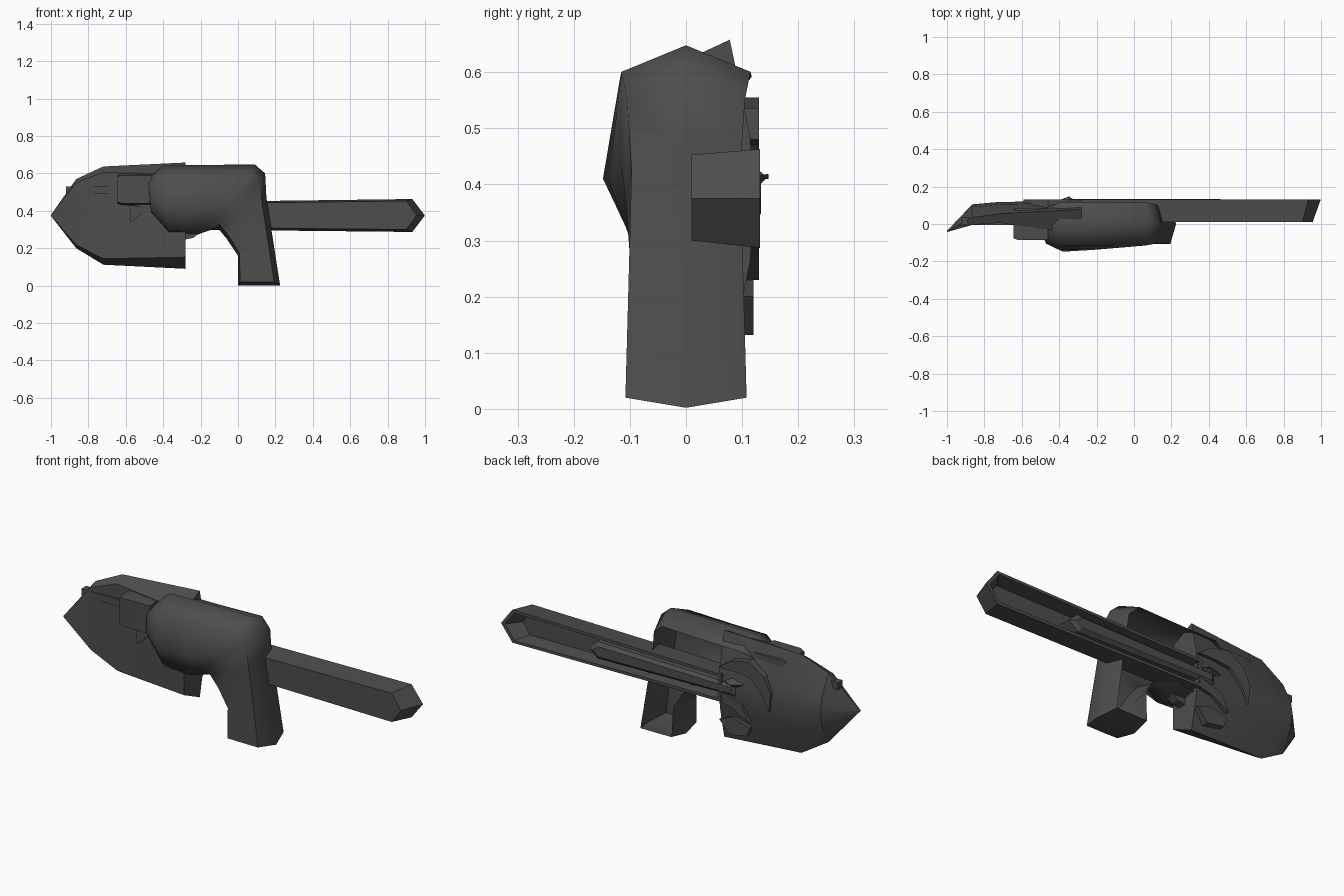
import bpy, bmesh, math

if "Cube" in bpy.data.objects:
    bpy.data.objects.remove(bpy.data.objects["Cube"])

grey = bpy.data.materials.new("dark grey")
grey.diffuse_color = (0.075, 0.075, 0.075, 1)
grey.use_nodes = True
grey.node_tree.nodes["Principled BSDF"].inputs["Base Color"].default_value = grey.diffuse_color


def loft(name, rings, smooth=0, keel=False, open_strips=()):
    """Skin equal-length closed rings and cap both ends; open_strips are removed afterwards."""
    bm = bmesh.new()
    vs = [[bm.verts.new(p) for p in r] for r in rings]
    n = len(rings[0])
    removed = []
    for a, b in zip(vs, vs[1:]):
        for i in range(n):
            j = (i + 1) % n
            f = bm.faces.new((a[i], a[j], b[j], b[i]))
            if i in open_strips:
                removed.append(f)
    bm.faces.new(vs[0])
    if keel:  # last cap folded along its middle line
        h = n // 2
        bm.faces.new(vs[-1][:h + 1])
        bm.faces.new(vs[-1][h:] + vs[-1][:1])
    else:
        bm.faces.new(vs[-1])
    bmesh.ops.recalc_face_normals(bm, faces=bm.faces)
    bmesh.ops.delete(bm, geom=removed, context='FACES')
    me = bpy.data.meshes.new(name)
    bm.to_mesh(me)
    bm.free()
    me.materials.append(grey)
    ob = bpy.data.objects.new(name, me)
    bpy.context.collection.objects.link(ob)
    if smooth:
        bpy.context.view_layer.objects.active = ob
        ob.select_set(True)
        bpy.ops.object.shade_smooth_by_angle(angle=math.radians(smooth))
        ob.select_set(False)
    return ob


def at_y(outline, y):
    return [(x, y, z) for x, z in outline]


def prism(name, outline, y0, y1):
    return loft(name, [at_y(outline, y0), at_y(outline, y1)])


# housing and grip: eight-sided sections following the elbow bend, open at the back
# top ridge x, z, bottom ridge x, z, widths at shoulder, middle, foot
stations = [
    (-.48, .58, -.465, .39, .085, .105, .075),
    (-.40, .642, -.37, .28, .117, .148, .095),
    (-.20, .645, -.22, .272, .117, .138, .095),
    (.09, .648, -.11, .31, .115, .115, .095),
    (.145, .60, -.06, .25, .105, .108, .095),
    (.152, .47, 0, .16, .097, .10, .097),
    (.225, .02, 0, .02, .108, .108, .106),
]
rings = []
for tx, tz, bx, bz, w1, w2, w3 in stations:
    def pt(t, y):
        return (tx + (bx - tx) * t, y, tz + (bz - tz) * t)
    rings.append([pt(0, 0), pt(.14, w1), pt(.64, w2), pt(.95, w3), pt(1, 0),
                  pt(.95, -w3), pt(.64, -w2), pt(.14, -w1)])
# shallow keel under the grip
rings[-1] = [(x, y, .02 if abs(y) > .01 else .002) for x, y, z in rings[-1]]
loft("housing_and_grip", rings, 65, keel=True, open_strips=(1, 2))


# nose collar ahead of the housing
def collar(x, s):
    c = [(0, .085), (.085, .075), (.085, -.075), (0, -.085), (-.085, -.075), (-.085, .075)]
    return [(x, y * s, .515 + z * s) for y, z in c]


loft("nose_collar", [collar(-.645, .9), collar(-.62, 1), collar(-.46, 1)], 30)

# barrel rod and small fins
prism("barrel_rod", [(-.92, .493), (-.6, .493), (-.6, .53), (-.92, .53)], -.006, .035)
prism("front_fin", [(-.58, .43), (-.575, .335), (-.48, .42)], -.03, .02)
prism("trigger", [(-.29, .245), (-.24, .255), (-.2, .285), (-.25, .3), (-.29, .28)], -.015, .03)

# curved shield: x, low rim z, high rim z, front y, rim y, back y, bevel height
shield = []
for x, lo, hi, fy, ry, by, bev in [
        (-1, .372, .378, -.043, -.040, -.037, .001),
        (-.865, .20, .57, -.005, .035, .105, .018),
        (-.72, .112, .637, .006, .055, .118, .032),
        (-.28, .09, .658, -.055, .078, .123, .062)]:
    m, q = (lo + hi) / 2, (hi - lo) * .2
    by2 = by - (by - ry) * .2
    shield.append([(x, fy, hi - bev), (x, ry, hi), (x, by2, m + q), (x, by, m),
                   (x, by2, m - q), (x, ry, lo), (x, fy, lo + bev)])
loft("shield", shield, 25)

# long blade with a channel sunk into its back
front = [(-.3, .312), (.9, .30), (.955, .375), (.9, .453), (-.3, .437)]
back = [(-.3, .30), (.932, .287), (.999, .375), (.932, .463), (-.3, .447)]
rim = [(-.285, .315), (.92, .302), (.975, .375), (.92, .448), (-.285, .432)]
floor = [(-.285, .322), (.88, .315), (.92, .375), (.88, .437), (-.285, .427)]
loft("blade", [at_y(front, .01), at_y(back, .132), at_y(rim, .132), at_y(floor, .06)])

# inner rail lying in the channel
rail = [(-.38, .345), (.44, .33), (.49, .375), (.44, .42), (-.38, .405)]
rail_top = [(-.36, .36), (.42, .348), (.46, .375), (.42, .402), (-.36, .392)]
loft("inner_rail", [at_y(rail, .05), at_y(rail, .118), at_y(rail_top, .134)])

# raised claw-shaped ornaments on the shield back
prism("upper_claw", [(-.28, .48), (-.36, .535), (-.46, .555), (-.55, .50), (-.59, .42),
                     (-.58, .32), (-.53, .41), (-.47, .47), (-.38, .48)], .07, .13)
prism("middle_claw", [(-.28, .30), (-.36, .285), (-.46, .23), (-.42, .31), (-.28, .36)], .07, .13)
prism("lower_leaf", [(-.28, .20), (-.36, .23), (-.46, .20), (-.44, .15), (-.34, .132)], .06, .12)
spike = [(-.28, .41), (-.36, .45), (-.47, .42), (-.38, .37)]
loft("centre_spike", [at_y(spike, .10), [(-.35 + i * .001, .147, .41 + i * i * .001)
                                         for i in range(4)]])
